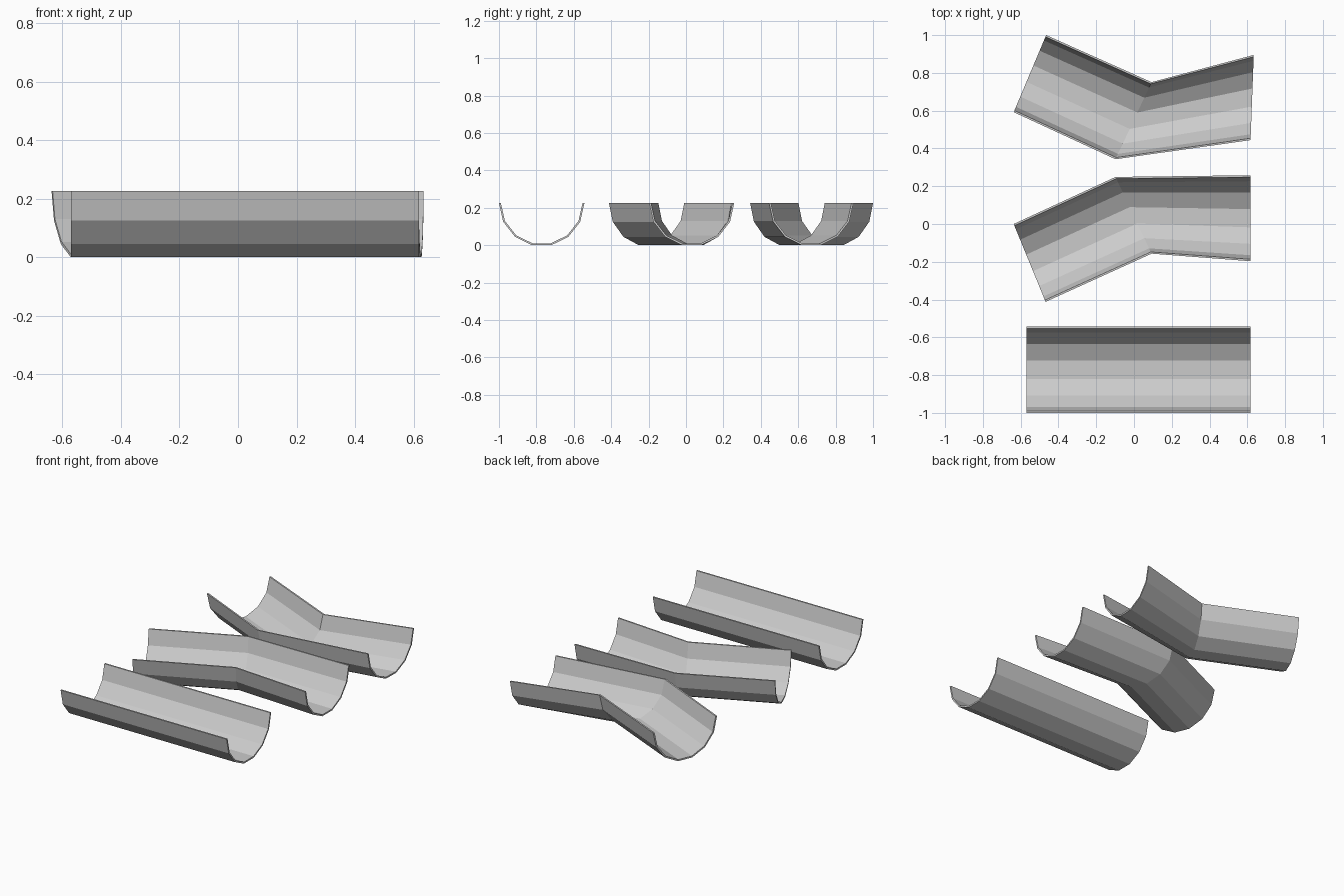
import bpy, math
from mathutils import Vector

if "Cube" in bpy.data.objects:
    bpy.data.objects.remove(bpy.data.objects["Cube"])

SIDES = 7        # facets of each half-round channel
HEIGHT = 0.226
WALL = 0.044     # wall thickness relative to the radius


def section(a, b):
    """Half-round closed loop spanning the two rim points a and b."""
    a, b = Vector(a), Vector(b)
    mid, half = (a + b) / 2, (b - a) / 2
    depth = HEIGHT / math.cos(math.pi / SIDES / 2)
    angles = [-math.pi / 2 + math.pi * i / SIDES for i in range(SIDES + 1)]
    ring = [(t, 1.0) for t in angles] + [(t, 1.0 - WALL) for t in reversed(angles)]
    pts = []
    for t, s in ring:
        p = mid + half * math.sin(t) * s
        pts.append((p.x, p.y, HEIGHT - depth * math.cos(t) * s))
    return pts


def channel(name, rims):
    """Loft half-round sections through pairs of rim points."""
    verts, faces = [], []
    for a, b in rims:
        verts += section(a, b)
    n = 2 * (SIDES + 1)
    for k in range(len(rims) - 1):
        for i in range(n):
            j = (i + 1) % n
            faces.append((k * n + i, k * n + j, (k + 1) * n + j, (k + 1) * n + i))
    # end caps as strips of quads between outer and inner profile
    last = (len(rims) - 1) * n
    for i in range(SIDES):
        quad = (i, n - 1 - i, n - 2 - i, i + 1)
        faces.append(quad)
        faces.append(tuple(last + q for q in reversed(quad)))
    mesh = bpy.data.meshes.new(name)
    mesh.from_pydata(verts, [], faces)
    obj = bpy.data.objects.new(name, mesh)
    bpy.context.collection.objects.link(obj)
    # consistent outward normals
    import bmesh
    bm = bmesh.new()
    bm.from_mesh(mesh)
    bmesh.ops.recalc_face_normals(bm, faces=bm.faces)
    bm.to_mesh(mesh)
    bm.free()


# straight channel, then two bent ones (front rim point, back rim point)
channel("straight_channel", [((-0.57, -1.0), (-0.57, -0.543)),
                             ((0.618, -1.0), (0.618, -0.543))])
channel("bent_channel_right", [((-0.468, -0.412), (-0.637, 0.0)),
                               ((0.093, -0.157), (-0.098, 0.249)),
                               ((0.618, -0.197), (0.618, 0.258))])
channel("bent_channel_left", [((-0.637, 0.592), (-0.465, 1.0)),
                              ((-0.098, 0.343), (0.093, 0.751)),
                              ((0.617, 0.444), (0.634, 0.895))])
